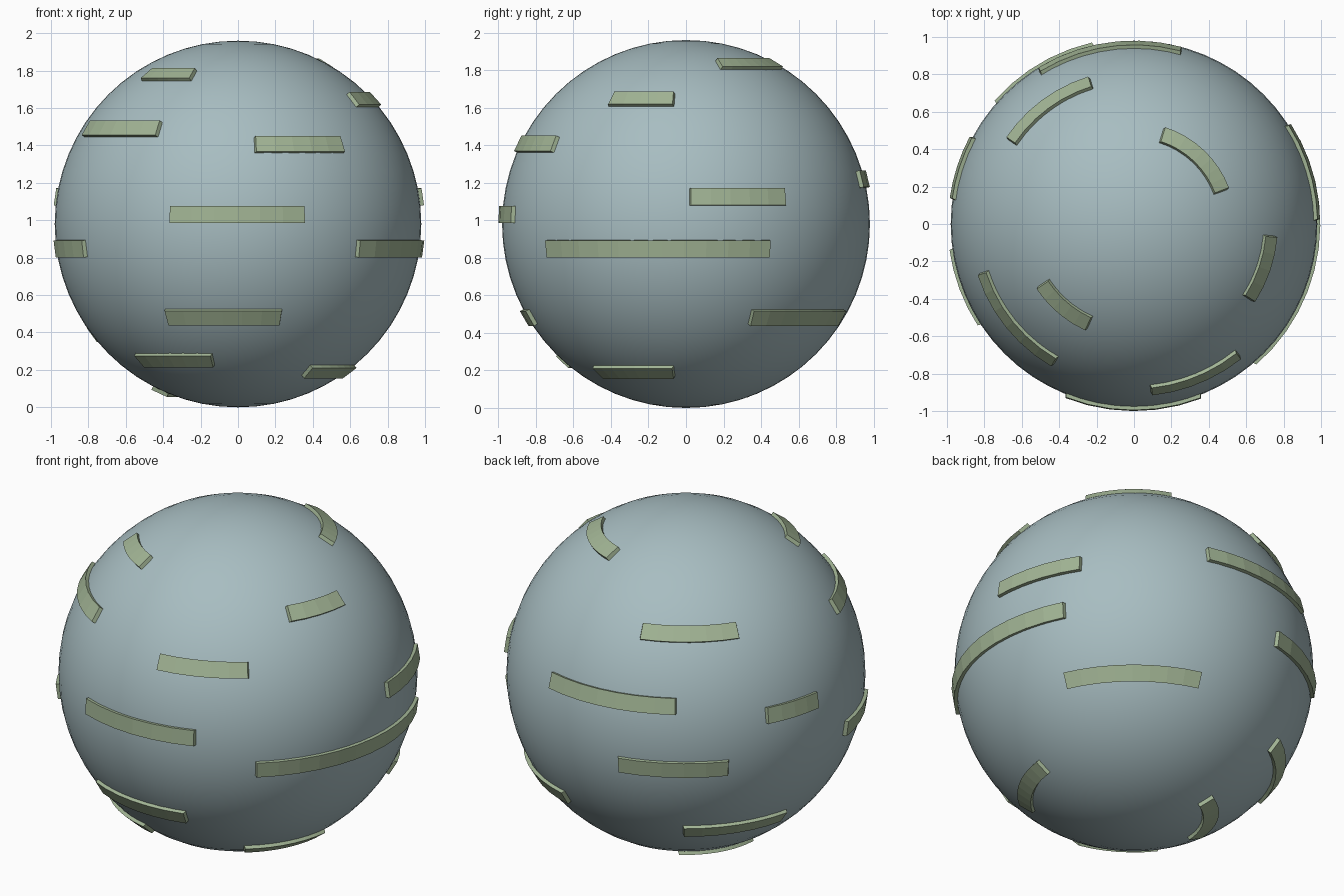
import bpy, bmesh, math
from math import radians, sin, cos

if "Cube" in bpy.data.objects:
    bpy.data.objects.remove(bpy.data.objects["Cube"])

R = 0.98            # ball radius, also height of its centre
R_OUT, R_IN = 1.0, 0.95
HALF = 0.046        # half width of a strip along the latitude (radians)
TAPER = 0.018       # sloped strip ends (radians)


def material(name, rgb):
    m = bpy.data.materials.new(name)
    m.diffuse_color = (*rgb, 1)
    m.use_nodes = True
    m.node_tree.nodes["Principled BSDF"].inputs["Base Color"].default_value = m.diffuse_color
    return m


ball_mat = material("pale blue grey", (0.39, 0.51, 0.535))
strip_mat = material("pale sage green", (0.36, 0.46, 0.30))

# Ball
bpy.ops.mesh.primitive_uv_sphere_add(segments=64, ring_count=32, radius=R, location=(0, 0, R))
ball = bpy.context.object
ball.name = "ball"
ball.data.materials.append(ball_mat)
bpy.ops.object.shade_smooth()


def point(r, lat, phi):
    return (r * cos(lat) * cos(phi), r * cos(lat) * sin(phi), R + r * sin(lat))


# Raised strip following a circle of latitude between two headings
def strip(name, lat, start, end):
    lat, a, b = radians(lat), radians(start), radians(end)
    n = max(4, round((end - start) / 7))
    bm = bmesh.new()
    rings = []
    for i in range(n + 1):
        t = i / n
        inner = a + (b - a) * t
        trim = TAPER / cos(lat)
        outer = a + trim + (b - a - 2 * trim) * t
        rings.append([bm.verts.new(point(r, lat + s * HALF, p)) for r, s, p in
                      ((R_IN, -1, inner), (R_OUT, -1, outer), (R_OUT, 1, outer), (R_IN, 1, inner))])
    for p, q in zip(rings, rings[1:]):
        for k in range(4):
            j = (k + 1) % 4
            bm.faces.new((p[k], p[j], q[j], q[k]))
    bm.faces.new(rings[0])
    bm.faces.new(rings[-1])
    bmesh.ops.recalc_face_normals(bm, faces=bm.faces)
    me = bpy.data.meshes.new(name)
    bm.to_mesh(me)
    bm.free()
    me.materials.append(strip_mat)
    ob = bpy.data.objects.new(name, me)
    bpy.context.collection.objects.link(ob)
    return ob


# Latitude, start heading, end heading (degrees from +x towards +y)
STRIPS = [
    (59.7, 19, 74), (53.9, 212, 247), (42.3, 326, 356), (37, 106, 147),
    (31, 197, 241), (25.5, 275, 309.5), (14, 74, 122.5), (8.4, 0.5, 33.5),
    (8.4, 151, 173), (2.9, 247.5, 292), (-7.7, -50, 28), (-7.7, 187, 214),
    (-7.7, 102, 139.5), (-30.3, 242.5, 286.5), (-30.3, 23, 76), (-36.5, 123, 168),
    (-47.5, 217, 259.5), (-53, -53, -5), (-65, 118, 180),
]
for i, s in enumerate(STRIPS):
    strip(f"raised_strip_{i + 1:02d}", *s)
